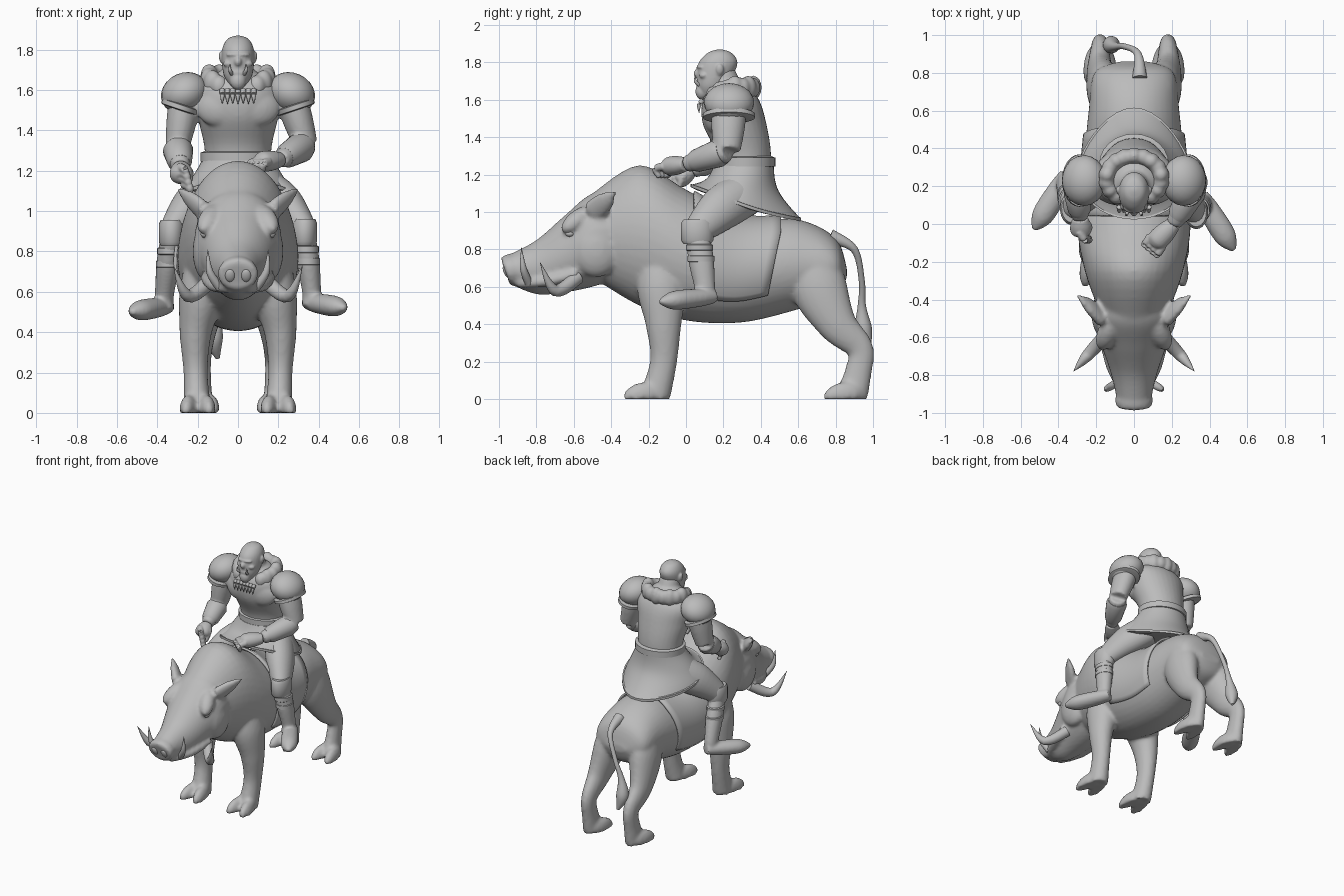
import bpy, bmesh, math
from mathutils import Vector, Euler

cube = bpy.data.objects.get("Cube")
if cube:
    bpy.data.objects.remove(cube)

grey = bpy.data.materials.new("plain_grey")
grey.use_nodes = True
grey.diffuse_color = (.5, .5, .5, 1)
grey.node_tree.nodes["Principled BSDF"].inputs["Base Color"].default_value = grey.diffuse_color
SIDES = {"left": 1, "right": -1}
X, Y, Z = Vector((1, 0, 0)), Vector((0, 1, 0)), Vector((0, 0, 1))


def finish(name, bm, side):
    """Place a part on its side of the model, standing on the ground."""
    for vert in bm.verts:
        vert.co.x *= side
        vert.co.z = max(vert.co.z, 0)
    bmesh.ops.recalc_face_normals(bm, faces=bm.faces)
    mesh = bpy.data.meshes.new(name)
    bm.to_mesh(mesh)
    bm.free()
    part = bpy.data.objects.new(name, mesh)
    bpy.context.collection.objects.link(part)
    mesh.materials.append(grey)
    bpy.ops.object.select_all(action="DESELECT")
    part.select_set(True)
    bpy.context.view_layer.objects.active = part
    bpy.ops.object.shade_smooth_by_angle(angle=math.radians(50))
    return part


def fuse(name, endings, voxel):
    """Join parts whose names have these endings and melt them into one skin."""
    bpy.ops.object.select_all(action="DESELECT")
    for part in bpy.context.scene.objects:
        if part.name.split(".")[0].endswith(endings):
            part.select_set(True)
            bpy.context.view_layer.objects.active = part
    bpy.ops.object.join()
    whole = bpy.context.object
    whole.name = name
    remesh = whole.modifiers.new("melt", "REMESH")
    remesh.mode, remesh.voxel_size, remesh.use_smooth_shade = "VOXEL", voxel, True
    whole.modifiers.new("soften", "SMOOTH").iterations = 5


def smooth(rows, steps=6):
    """Catmull-Rom through rows of x, y, z, side radius, other radius."""
    padded = [rows[0], *rows, rows[-1]]
    result = []
    for i in range(len(rows) - 1):
        for t in (k / steps for k in range(steps)):
            result.append([b + t / 2 * (c - a + t * (2 * a - 5 * b + 4 * c - d + t * (3 * (b - c) + d - a)))
                           for a, b, c, d in zip(*padded[i:i + 4])])
    return result + [rows[-1]]


def skin(name, rows, side=1, axis=None, count=24, arc=None, wave=None):
    """Skin elliptical rings along rows; arc limits them to an open sheet."""
    bm = bmesh.new()
    rings = []
    last = len(rows) - 1
    for i, (x, y, z, wide, deep) in enumerate(rows):
        ahead, behind = rows[min(i + 1, last)], rows[max(i - 1, 0)]
        tangent = axis or (Vector(ahead[:3]) - Vector(behind[:3])).normalized()
        reference = X if abs(tangent.x) < .85 else Y
        u = (reference - tangent * reference.dot(tangent)).normalized()
        v = tangent.cross(u)
        if v.dot(Z + Y / 2) < 0:
            v.negate()
        ring = []
        for k in range(count):
            angle = arc[0] + (arc[1] - arc[0]) * k / (count - 1) if arc else math.tau * k / count
            point = Vector((x, y, z)) + u * wide * math.cos(angle) + v * deep * math.sin(angle)
            ring.append(bm.verts.new(wave(point, angle, i / last) if wave else point))
        rings.append(ring)
    for ring, following in zip(rings, rings[1:]):
        for k in range(count - 1 if arc else count):
            j = (k + 1) % count
            bm.faces.new((ring[k], ring[j], following[j], following[k]))
    if not arc:
        bm.faces.new(rings[0])
        bm.faces.new(rings[-1])
    return finish(name, bm, side)


def limb(name, joints, radii, flat=1, side=1, **options):
    """A rounded limb through joints; flat is its depth relative to its width."""
    rows = [(*joint, max(r, .001), max(r, .001) * flat) for joint, r in zip(joints, radii)]
    skin(name, smooth(rows), side, **options)


def spike(name, base, bend, tip, radius, **options):
    limb(name, (base, bend, tip), (radius, radius * .8, 0), **options)


def cuff(name, start, end, radius, flat=1, side=1, taper=1, **options):
    """A raised band with short bevelled ends."""
    start, end = Vector(start), Vector(end)
    rows = []
    for along, scale in ((0, .85), (.15, 1), (.85, 1), (1, .85)):
        r = radius * scale * (1 + (taper - 1) * along)
        rows.append((*start.lerp(end, along), r, r * flat))
    skin(name, rows, side, **options)


def ball(name, centre, size, turn=(0, 0, 0), side=1):
    bm = bmesh.new()
    bmesh.ops.create_uvsphere(bm, u_segments=20, v_segments=12, radius=1)
    rotation = Euler([math.radians(angle) for angle in turn]).to_matrix()
    for vert in bm.verts:
        vert.co = Vector(centre) + rotation @ (vert.co * Vector(size).x if isinstance(size, float) else
                                               Vector(c * s for c, s in zip(vert.co, size)))
    finish(name, bm, side)


def pair(make, name, *shape, **options):
    for label, side in SIDES.items():
        make(label + "_" + name, *shape, side=side, **options)


def lengthwise(sections):
    """Sections of y, top, bottom, half width."""
    return smooth([(0, y, (top + low) / 2, half, (top - low) / 2) for y, top, low, half in sections])


def upright(sections):
    """Sections of z, centre y, half width, half depth."""
    return smooth([(0, y, z, half, depth) for z, y, half, depth in sections])


# Boar trunk, head, snout and tail
trunk = lengthwise([(-.5, 1.1, .65, .17), (-.25, 1.25, .5, .26), (0, 1.12, .42, .3), (.3, .97, .41, .27),
                    (.6, .96, .48, .24), (.8, .86, .55, .21), (.86, .7, .65, .08)])
skin("boar_trunk", trunk, axis=Y, count=40)
skin("boar_head", lengthwise([(-.35, 1.1, .65, .2), (-.5, 1.1, .6, .215), (-.65, .98, .57, .17),
                              (-.8, .85, .56, .12), (-.95, .77, .62, .085)]), axis=Y, count=32)
cuff("snout_disc", (0, -.91, .7), (0, -.965, .68), .1, flat=.85)
limb("tail", [(.03, .77, .87), (.02, .9, .8), (-.05, .94, .63), (-.1, .94, .5), (-.12, .95, .37), (-.1, .98, .27)],
     [.04, .02, .016, .022, .045, .01])


# Blanket follows the trunk and its rear edge leans forward lower down
def lean(point, angle, along):
    return point - Y * along * max(0, .9 - point.z) / 5


blanket = [(x, y, z, wide + .02, deep + .02) for x, y, z, wide, deep in trunk if 0 < y < .53]
sheet = skin("saddle_blanket", blanket, axis=Y, count=40, arc=(-.6, math.pi + .6), wave=lean)
sheet.modifiers.new("cloth_thickness", "SOLIDIFY").thickness = .015

# Boar legs and cloven feet
pair(limb, "front_leg", [(.16, -.13, .8), (.18, -.13, .6), (.21, -.12, .4), (.21, -.12, .2), (.2, -.17, 0)],
     [.08, .11, .08, .06, .07], flat=1.2)
pair(limb, "hind_leg", [(.13, .67, .8), (.15, .71, .6), (.18, .81, .4), (.18, .93, .27), (.18, .92, .14), (.18, .88, 0)],
     [.08, .1, .07, .048, .048, .06], flat=1.5)
for foot, heel, x in (("front", -.14, .2), ("hind", .93, .18)):
    for toe in (-1, 1):
        pair(ball, foot + "_hoof", (x + toe * .045, heel - .09, .02), (.042, .11, .07), (12, 0, toe * 8))

# Boar face
pair(spike, "boar_ear", (.17, -.5, 1), (.24, -.43, 1.06), (.31, -.37, 1.12), .035, flat=1.8)
pair(spike, "large_tusk", (.14, -.58, .65), (.25, -.7, .58), (.32, -.78, .73), .038)
pair(spike, "small_tusk", (.09, -.84, .62), (.14, -.87, .7), (.15, -.88, .81), .022)
pair(ball, "boar_brow", (.14, -.58, .96), (.055, .11, .05), (35, 0, 25))
pair(ball, "boar_eye", (.165, -.62, .885), (.02, .025, .018))
pair(ball, "boar_cheek", (.15, -.48, .8), (.075, .13, .15))
pair(ball, "nostril", (.04, -.96, .68), (.025, .015, .035), (25, 0, 0))
pair(limb, "boar_lip", [(.05, -.9, .62), (.12, -.75, .63), (.16, -.58, .67)], [.025, .03, .03])
fuse("boar_body", ("trunk", "boar_head", "front_leg", "hind_leg", "hoof", "boar_ear", "boar_brow", "boar_cheek",
                   "boar_lip", "snout_disc"), .013)

# Rider torso, neck and belt
skin("torso", upright([(1.1, .3, .17, .14), (1.3, .31, .165, .145), (1.47, .26, .2, .17),
                       (1.6, .24, .21, .15), (1.7, .23, .08, .08)]), axis=Z, count=32)
limb("neck", [(0, .24, 1.6), (0, .19, 1.75)], [.09, .07])
cuff("belt", (0, .315, 1.235), (0, .315, 1.3), .185, flat=.88)
pair(ball, "chest_muscle", (.1, .15, 1.51), (.11, .05, .09), (0, 0, 12))


# Tunic skirt, its hem sinking to a point at the back
def sink(point, angle, along):
    tip = max(0, math.sin(angle)) ** 3 * .1
    return point + Y * tip * along * along - Z * along * (point.y - .05) * .37


skin("tunic_skirt", upright([(1.25, .31, .18, .16), (1.19, .29, .24, .18), (1.14, .27, .29, .24)]),
     axis=Z, count=40, wave=sink)
cuff("skirt_hem", (0, .27, 1.145), (0, .27, 1.12), .3, flat=.82, count=40,
     wave=lambda point, angle, along: sink(point, angle, 1))

# Rider head
skin("rider_head", upright([(1.615, .12, .035, .04), (1.68, .14, .072, .08), (1.79, .17, .08, .105),
                            (1.85, .18, .055, .065), (1.87, .18, .01, .01)]), axis=Z, count=28)
ball("brow_ridge", (0, .085, 1.775), (.06, .03, .014))
ball("nose", (0, .065, 1.74), (.02, .025, .025))
ball("mouth", (0, .08, 1.685), (.045, .025, .02))
ball("chin_beard", (0, .085, 1.645), (.04, .035, .045))
pair(ball, "rider_ear", (.08, .18, 1.76), (.015, .022, .032), (0, 12, 0))
pair(ball, "cheekbone", (.045, .095, 1.73), (.03, .025, .018))
fuse("rider_face", ("rider_head", "ridge", "nose", "mouth", "beard", "rider_ear", "cheekbone"), .006)
pair(spike, "mouth_tusk", (.03, .07, 1.68), (.04, .05, 1.7), (.04, .05, 1.73), .01)

# Shoulder pads with raised rims
pair(ball, "shoulder_pad", (.265, .23, 1.585), (.12, .135, .1), (0, 25, 0))
pair(cuff, "pad_rim", (.29, .23, 1.5), (.28, .23, 1.53), .098, flat=1.42)

# Fur collar tufts and tooth necklace
for i in range(15):
    angle = math.radians(i * 20 - 50)
    across, back = math.cos(angle), math.sin(angle)
    ball("collar_tuft", (across * .145, .24 + back * .12, 1.665 + min(0, back) * .06),
         (.045, .045, .055 + i % 2 * .01), (0, 0, math.degrees(angle)))
fuse("fur_collar", ("collar_tuft",), .01)
for i in range(-3, 4):
    root = Vector((i * .026, .09, 1.6))
    spike("necklace_tooth", root, root - Y * .02 - Z * .03, root - Y * .02 - Z * .07, .014)

# Arms, hands and fingers: elbow, wrist, palm and knuckle line differ per side
poses = {"left": ((.335, .22, 1.33), (.21, 0, 1.255), (.12, -.09, 1.245), (-.6, .5, 0)),
         "right": ((-.3, .2, 1.32), (-.285, .03, 1.22), (-.28, -.04, 1.175), (.2, 0, -.8))}
for label, side in SIDES.items():
    elbow, wrist, palm, knuckles = map(Vector, poses[label])
    shoulder = Vector((side * .26, .23, 1.57))
    inward = -X * side
    limb(label + "_upper_arm", [shoulder, shoulder.lerp(elbow, .5), elbow], [.08, .075, .06], flat=1.2)
    limb(label + "_forearm", [elbow, elbow.lerp(wrist, .4), wrist], [.06, .07, .042])
    cuff(label + "_bracer", elbow.lerp(wrist, .1), elbow.lerp(wrist, .85), .078, taper=.75)
    limb(label + "_hand", [wrist, wrist.lerp(palm, .5), palm, palm.lerp(wrist, -.25)], [.04, .055, .055, .03], flat=.9)
    for k in range(4):
        base = palm + knuckles * (k - 1.5) * .036
        tip = base + inward * .03 - Y * .045 - Z * .015
        limb(label + "_finger", [base, tip, tip + Y * .02 - Z * .045], [.022, .02, .012], count=12)
    limb(label + "_thumb", [wrist, wrist.lerp(palm, .6) + inward * .04, palm + inward * .035 - Z * .05],
         [.02, .022, .012], count=12)
fuse("rider_upper_body", ("torso", "neck", "muscle", "upper_arm", "forearm"), .01)
fuse("rider_hands", ("hand", "finger", "thumb"), .005)

# Legs and boots: the right foot rides further back
for label, side in SIDES.items():
    shift = Y * .11 - Z * .02 if label == "right" else Y * 0
    hip, knee = Vector((.13, .32, 1.1)), Vector((.33, .06, .9)) + shift / 5
    ankle, heel = Vector((.365, .1, .6)) + shift, Vector((.35, .15, .55)) + shift
    toe = Vector((.53, -.14, .52)) + shift
    limb(label + "_thigh", [hip, hip.lerp(knee, .5) + Z * .02, knee], [.1, .1, .065], flat=1.2, side=side)
    limb(label + "_shin", [knee, knee.lerp(ankle, .5), ankle, ankle - Z * .07], [.05, .057, .047, .05],
         flat=1.2, side=side)
    limb(label + "_boot", [heel, heel.lerp(toe, .3), heel.lerp(toe, .75), toe], [.045, .058, .058, .015],
         flat=.85, side=side)
    cuff(label + "_knee_guard", knee + Z * .06, knee - Z * .07, .062, flat=1.4, side=side)
    for along in (.3, .5):
        strap = knee.lerp(ankle, along)
        cuff(label + "_shin_strap", strap + Z * .02, strap - Z * .02, .06, flat=1.2, side=side)
fuse("rider_legs", ("thigh", "shin", "boot"), .01)
